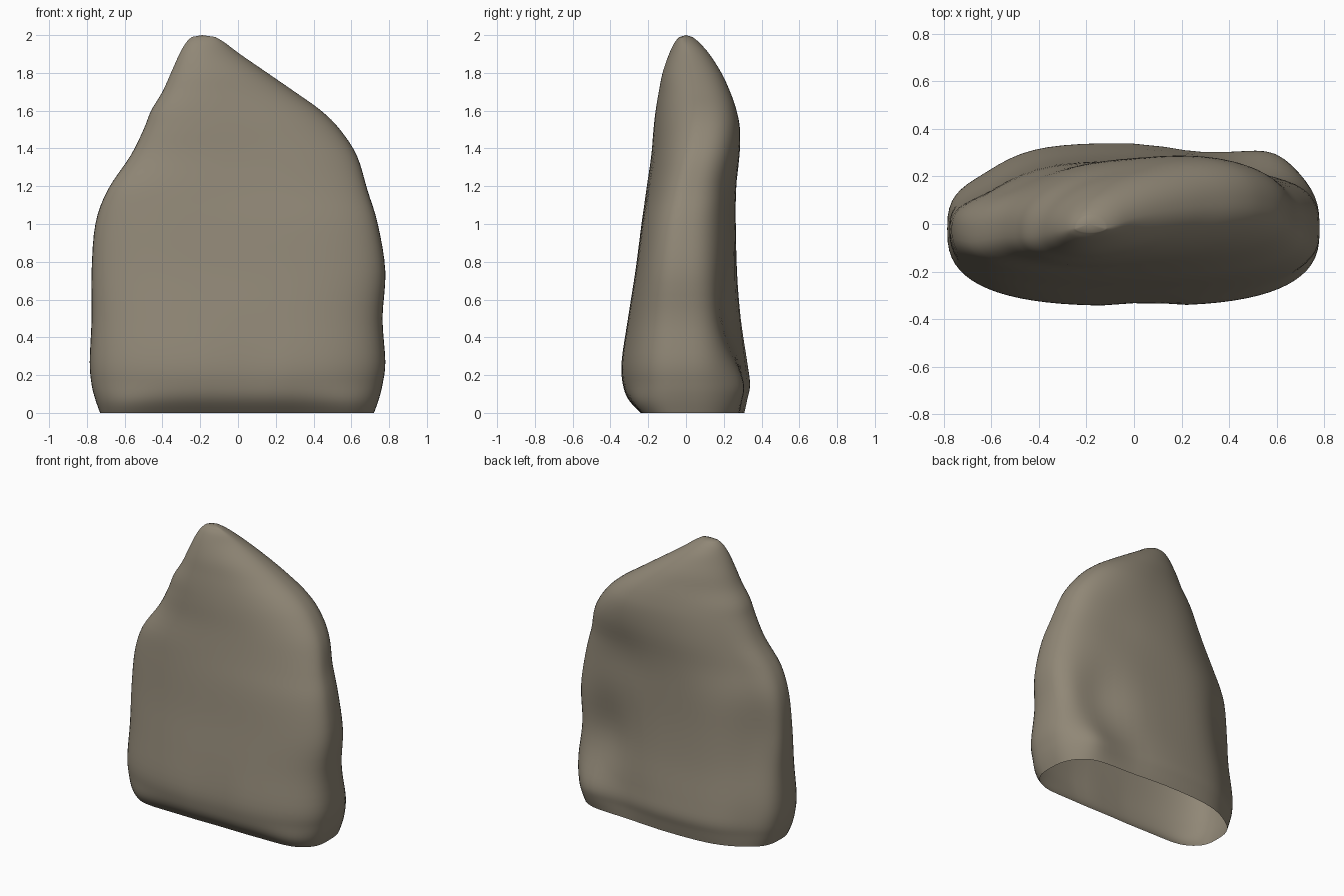
import bpy, bmesh, math
from mathutils import Vector

# Cross-sections: z, left x, right x, front y, back y, skew of mid line (dy/dx), roundness
SECTIONS = [
    (0.00, -0.73, 0.72, -0.24, 0.31, 0.00, 3.0),
    (0.07, -0.755, 0.745, -0.305, 0.325, 0.00, 2.9),
    (0.15, -0.775, 0.765, -0.335, 0.34, 0.00, 2.8),
    (0.27, -0.785, 0.78, -0.342, 0.325, 0.00, 2.8),
    (0.50, -0.775, 0.765, -0.308, 0.29, 0.00, 2.8),
    (0.75, -0.775, 0.78, -0.268, 0.27, 0.00, 2.8),
    (1.00, -0.755, 0.74, -0.235, 0.265, 0.01, 2.7),
    (1.18, -0.69, 0.685, -0.205, 0.268, 0.04, 2.6),
    (1.36, -0.57, 0.63, -0.175, 0.28, 0.07, 2.5),
    (1.50, -0.50, 0.54, -0.158, 0.275, 0.11, 2.4),
    (1.60, -0.46, 0.44, -0.145, 0.255, 0.14, 2.3),
    (1.70, -0.40, 0.30, -0.13, 0.222, 0.17, 2.2),
    (1.80, -0.355, 0.155, -0.115, 0.18, 0.18, 2.1),
    (1.90, -0.31, 0.01, -0.085, 0.12, 0.18, 2.0),
    (1.96, -0.275, -0.07, -0.06, 0.07, 0.1, 2.0),
    (1.99, -0.245, -0.12, -0.035, 0.035, 0.0, 2.0),
]
# Soft dents and bumps: x, z, size x, size z, depth along y, side (+1 back, -1 front)
DENTS = [
    (0.46, 0.52, 0.20, 0.28, -0.06, 1),
    (0.35, 1.15, 0.25, 0.20, -0.02, 1),
    (0.60, 0.12, 0.14, 0.16, 0.04, 1),
    (0.25, 0.15, 0.16, 0.20, -0.025, 1),
    (-0.68, 0.10, 0.16, 0.25, -0.03, 1),
    (-0.70, 0.75, 0.22, 0.45, -0.075, 1),
    (-0.50, 1.25, 0.22, 0.25, -0.025, 1),
    (0.06, 0.22, 0.08, 0.20, -0.02, -1),
    (0.62, 0.00, 0.20, 0.10, 0.03, -1),
    (-0.62, 0.00, 0.20, 0.10, 0.03, -1),
]
SEGMENTS, STEPS = 72, 4


def spline(a, b, c, d, t):
    return tuple(0.5 * (2*q + (r-p)*t + (2*p-5*q+4*r-s)*t*t + (3*q-p-3*r+s)*t**3)
                 for p, q, r, s in zip(a, b, c, d))


def smooth_sections():
    last = len(SECTIONS) - 1
    for i in range(last):
        quad = [SECTIONS[min(max(i + k, 0), last)] for k in (-1, 0, 1, 2)]
        for s in range(STEPS):
            yield spline(*quad, s / STEPS)
    yield SECTIONS[-1]


def ring_points(z, xl, xr, yf, yb, skew, n):
    xc, yc = (xl + xr) / 2, -0.02 + 0.3 * max(z - 1.2, 0) * max(2 - z, 0)
    for k in range(SEGMENTS):
        a = 2 * math.pi * k / SEGMENTS
        c, s = math.cos(a), math.sin(a)
        px = math.copysign(abs(c) ** (2 / n), c)
        py = math.copysign(abs(s) ** (2 / n), s)
        x = xc + px * (xr - xl) / 2
        y = yc + py * ((yb - yc) if s > 0 else (yc - yf)) + skew * (x - xc)
        for dx, dz, sx, sz, depth, side in DENTS:
            if py * side > 0:
                g = math.exp(-((x - dx) / sx) ** 2 - ((z - dz) / sz) ** 2)
                y += side * depth * g * min(1, abs(py) * 1.3)
        yield Vector((x, y, z))


# Rock shell: stacked rings, closed at the peak and open underneath
bm = bmesh.new()
rings = [[bm.verts.new(p) for p in ring_points(*sec)] for sec in smooth_sections()]
for low, high in zip(rings, rings[1:]):
    for k in range(SEGMENTS):
        j = (k + 1) % SEGMENTS
        bm.faces.new((low[k], low[j], high[j], high[k]))
peak = bm.verts.new((-0.19, 0.0, 2.0))
for k in range(SEGMENTS):
    bm.faces.new((rings[-1][k], rings[-1][(k + 1) % SEGMENTS], peak))
mesh = bpy.data.meshes.new("standing_rock")
bm.to_mesh(mesh)
bm.free()
rock = bpy.data.objects.new("standing_rock", mesh)
bpy.context.collection.objects.link(rock)

# Stone colour
stone = bpy.data.materials.new("warm grey stone")
stone.diffuse_color = (0.28, 0.243, 0.182, 1)
mesh.materials.append(stone)
for poly in mesh.polygons:
    poly.use_smooth = True
